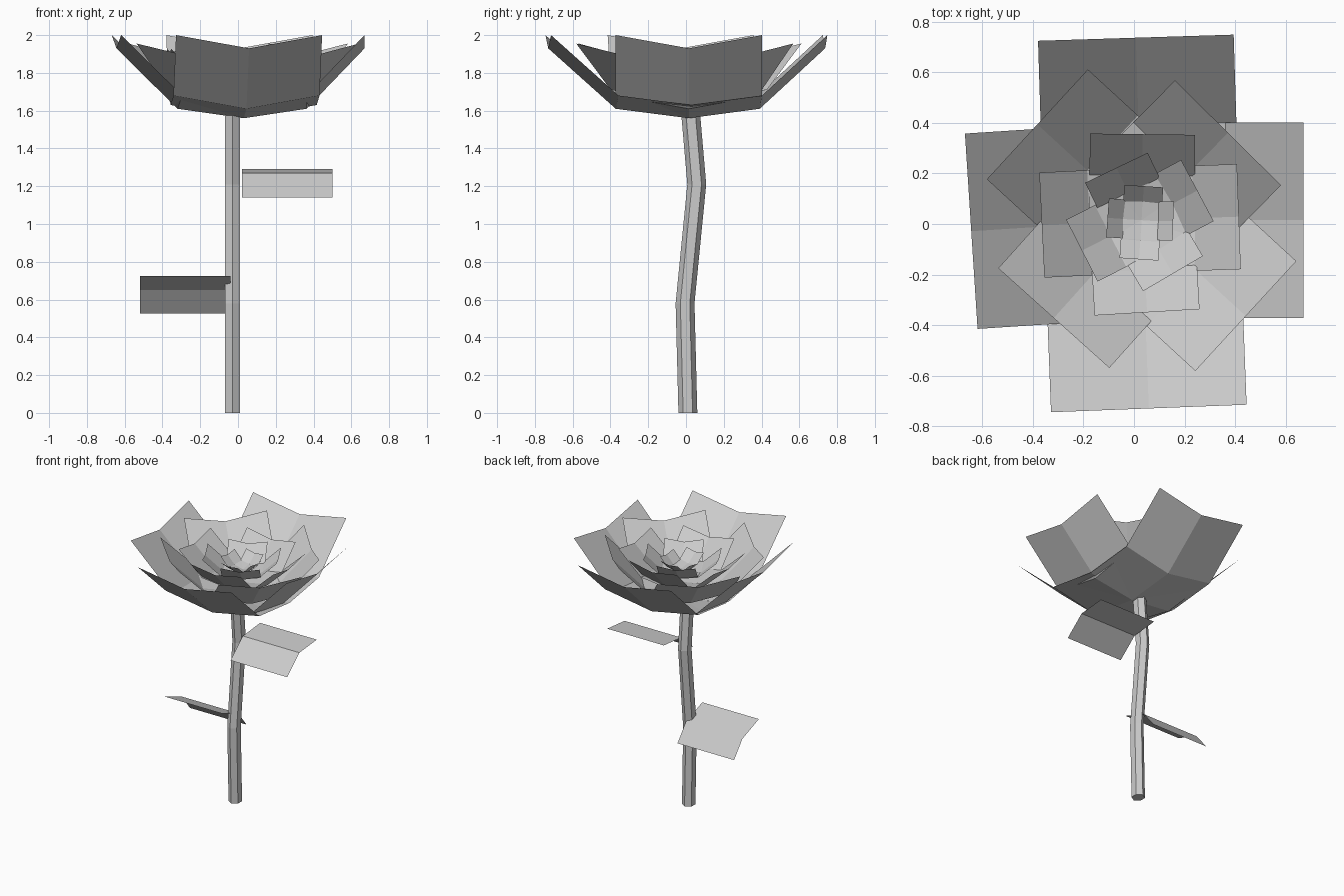
import bpy
from math import sin, cos, radians, pi

if "Cube" in bpy.data.objects:
    bpy.data.objects.remove(bpy.data.objects["Cube"])


def add_mesh(name, verts, faces):
    mesh = bpy.data.meshes.new(name)
    mesh.from_pydata(verts, [], faces)
    mesh.update()
    obj = bpy.data.objects.new(name, mesh)
    bpy.context.collection.objects.link(obj)
    return obj


def grid_faces(cols, rows, start=0):
    return [(start + r * cols + c, start + r * cols + c + 1,
             start + (r + 1) * cols + c + 1, start + (r + 1) * cols + c)
            for r in range(rows - 1) for c in range(cols - 1)]


# Stem: bent six-sided tube, (y, z) path
path = [(0.01, 0), (-0.005, 0.58), (0.057, 1.21), (0.025, 1.58)]
verts = [(-0.03 + 0.046 * sin(i * pi / 3), y - 0.05 * cos(i * pi / 3), z)
         for y, z in path for i in range(6)]
faces = [(r * 6 + i, r * 6 + (i + 1) % 6, r * 6 + 6 + (i + 1) % 6, r * 6 + 6 + i)
         for r in range(len(path) - 1) for i in range(6)]
faces += [tuple(range(5, -1, -1)), tuple(range(18, 24))]
add_mesh("stem", verts, faces)


# Leaves: creased sheets, (y, z) profile extruded along x
def leaf(name, x0, x1, profile):
    add_mesh(name, [(x, y, z) for y, z in profile for x in (x0, x1)],
             grid_faces(2, 3))


leaf("upper_leaf", 0.02, 0.50, [(-0.12, 1.14), (0.03, 1.27), (0.24, 1.29)])
leaf("lower_leaf", -0.04, -0.52, [(0.16, 0.525), (0.06, 0.65), (-0.14, 0.725)])


# Petal rings: each petal is a sheet with a centre fold and a cross bend
def petal_ring(name, half_width, base_z, petals):
    s = half_width / 0.387
    verts, faces = [], []
    for angle, reach in petals:
        a = radians(angle)
        faces += grid_faces(3, 3, len(verts))
        for frac, rise in ((0, 0), (0.52, 0.05), (1, 0.37)):
            for side in (1, 0, -1):
                r, t = reach * frac, -side * half_width
                verts.append((0.03 + r * cos(a) - t * sin(a),
                              0.015 + r * sin(a) + t * cos(a),
                              base_z + s * (rise + 0.07 * abs(side))))
    # wind faces so the inside of the flower faces up
    add_mesh(name, verts, [f[::-1] for f in faces])


petal_ring("outer_petals", 0.387, 1.56,
           [(0, 0.64), (91.8, 0.722), (183.7, 0.675), (-87.8, 0.745)])
petal_ring("second_petals", 0.295, 1.62,
           [(45.3, 0.486), (137.4, 0.56), (228.1, 0.52), (-42.6, 0.56)])
petal_ring("third_petals", 0.208, 1.69,
           [(2.1, 0.385), (89.3, 0.34), (182.8, 0.395), (-86.6, 0.365)])
petal_ring("fourth_petals", 0.137, 1.75,
           [(28, 0.25), (115.6, 0.23), (207, 0.265), (-59.6, 0.245)])
petal_ring("centre_petals", 0.077, 1.79,
           [(-1.8, 0.125), (86.3, 0.135), (176, 0.135), (-93.8, 0.155)])
